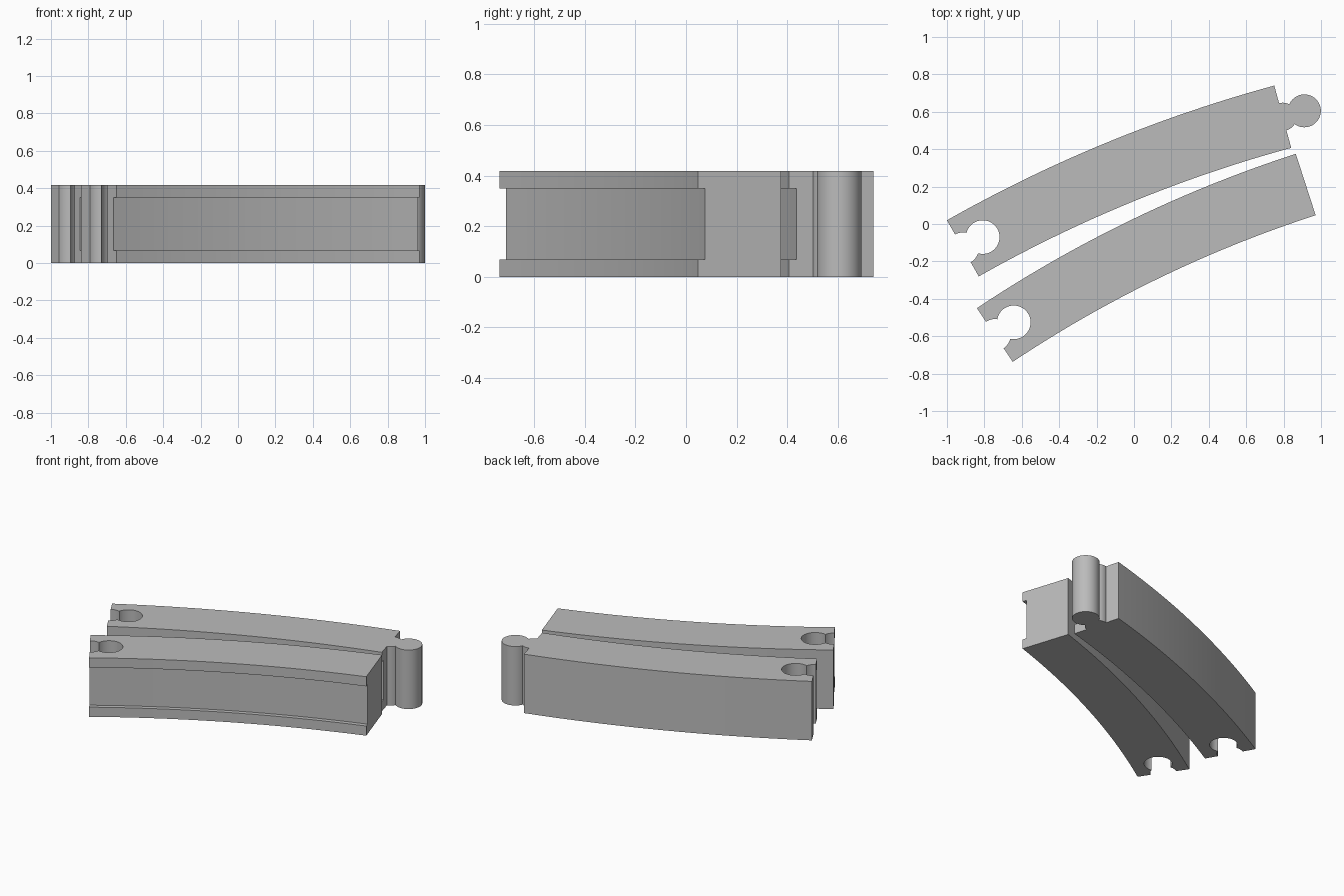
import bpy
import bmesh
from math import asin, cos, sin
from mathutils import Vector

HEIGHT = 0.417      # block height
WIDTH = 0.345       # block width across the curve
LIP = 0.068         # height of the rails above and below the groove
GROOVE = 0.03       # groove depth on the inner side
STEPS = 24          # segments along the curve

cube = bpy.data.objects.get("Cube")
if cube:
    bpy.data.objects.remove(cube, do_unlink=True)

grey = bpy.data.materials.new("plain grey")
grey.use_nodes = True
grey.diffuse_color = (0.5, 0.5, 0.5, 1)
grey.node_tree.nodes["Principled BSDF"].inputs["Base Color"].default_value = (0.5, 0.5, 0.5, 1)


def make_object(name, bm):
    bmesh.ops.recalc_face_normals(bm, faces=bm.faces)
    mesh = bpy.data.meshes.new(name)
    bm.to_mesh(mesh)
    bm.free()
    mesh.materials.append(grey)
    obj = bpy.data.objects.new(name, mesh)
    bpy.context.collection.objects.link(obj)
    return obj


def cylinder(name, centre, radius, low, high):
    bm = bmesh.new()
    bmesh.ops.create_cone(bm, cap_ends=True, segments=48, radius1=radius,
                          radius2=radius, depth=high - low)
    bmesh.ops.translate(bm, verts=bm.verts, vec=(centre.x, centre.y, (low + high) / 2))
    return make_object(name, bm)


def combine(target, tool, operation):
    mod = target.modifiers.new("joint", "BOOLEAN")
    mod.operation = operation
    mod.solver = "EXACT"
    mod.object = tool
    bpy.context.view_layer.objects.active = target
    bpy.ops.object.modifier_apply(modifier=mod.name)
    bpy.data.objects.remove(tool, do_unlink=True)


def curved_block(name, start, end, radius, has_pin):
    # Arc through the two outer corners, bulging to the back
    start, end = Vector(start), Vector(end)
    chord = end - start
    half = asin(chord.length / 2 / radius)
    along = chord.normalized()
    outward = Vector((-along.y, along.x))
    centre = (start + end) / 2 - outward * radius * cos(half)

    def place(t, inset):
        a = half * (2 * t - 1)
        return centre + (along * sin(a) + outward * cos(a)) * (radius - inset)

    # Cross-section with the grooved inner side, swept along the arc
    inner = WIDTH - GROOVE
    section = [(0, 0), (WIDTH, 0), (WIDTH, LIP), (inner, LIP),
               (inner, HEIGHT - LIP), (WIDTH, HEIGHT - LIP), (WIDTH, HEIGHT), (0, HEIGHT)]
    bm = bmesh.new()
    rings = [[bm.verts.new((*place(i / STEPS, inset), z)) for inset, z in section]
             for i in range(STEPS + 1)]
    for r0, r1 in zip(rings, rings[1:]):
        for k in range(len(section)):
            n = (k + 1) % len(section)
            bm.faces.new((r0[k], r0[n], r1[n], r1[k]))
    bm.faces.new(rings[0])
    bm.faces.new(rings[-1])
    block = make_object(name, bm)

    # Socket: round mouth and round hole at the left end
    mouth = place(0, WIDTH / 2)
    inward = along * cos(half) + outward * sin(half)
    for point, r in ((mouth, 0.085), (mouth + inward * 0.122, 0.09)):
        combine(block, cylinder("socket_cutter", point, r, -0.1, HEIGHT + 0.1), "DIFFERENCE")

    # Pin: round neck and round head at the right end
    if has_pin:
        neck = place(1, WIDTH / 2)
        forward = along * cos(half) - outward * sin(half)
        for point, r in ((neck, 0.075), (neck + forward * 0.12, 0.088)):
            combine(block, cylinder("pin_part", point, r, 0, HEIGHT), "UNION")

    bpy.ops.object.select_all(action="DESELECT")
    block.select_set(True)
    bpy.context.view_layer.objects.active = block
    bpy.ops.object.shade_smooth_by_angle(angle=0.5)


curved_block("back_curved_block", (-1, 0.02), (0.75, 0.74), 7.6, True)
curved_block("front_curved_block", (-0.84, -0.45), (0.865, 0.375), 6.9, False)
